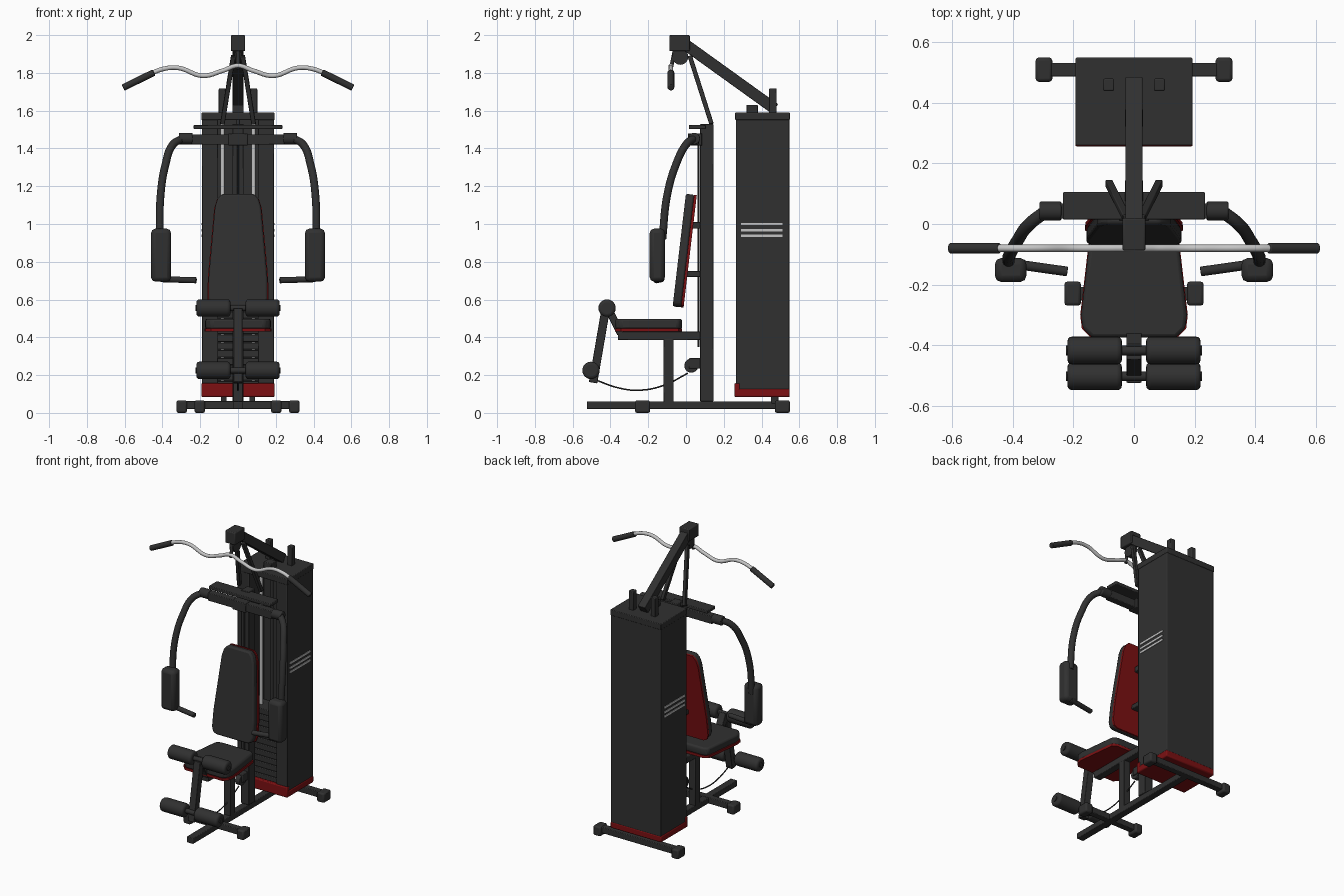
import bpy, bmesh, math
from mathutils import Vector, Matrix

cube = bpy.data.objects.get("Cube")
if cube:
    bpy.data.objects.remove(cube)


def material(name, rgb):
    m = bpy.data.materials.new(name)
    m.use_nodes = True
    m.diffuse_color = (*rgb, 1)
    m.node_tree.nodes["Principled BSDF"].inputs["Base Color"].default_value = (*rgb, 1)
    return m


BLACK = material("charcoal", (0.03, 0.03, 0.03))
RED = material("dark red", (0.2, 0.005, 0.006))
SILVER = material("silver", (0.55, 0.55, 0.55))


def finish(name, bm, mat, bevel=0.0, segments=2):
    bmesh.ops.recalc_face_normals(bm, faces=bm.faces)
    me = bpy.data.meshes.new(name)
    bm.to_mesh(me)
    bm.free()
    me.materials.append(mat)
    for p in me.polygons:
        p.use_smooth = True
    me.set_sharp_from_angle(angle=math.radians(35))
    ob = bpy.data.objects.new(name, me)
    bpy.context.collection.objects.link(ob)
    if bevel:
        mod = ob.modifiers.new("soft_edges", "BEVEL")
        mod.width, mod.segments = bevel, segments
        mod.limit_method = "ANGLE"
    return ob


def box(name, x, y, z, mat=BLACK, bevel=0.004):
    bm = bmesh.new()
    bmesh.ops.create_cube(bm, size=1)
    for v in bm.verts:
        v.co = [(a + b) / 2 + c * (b - a) for (a, b), c in zip((x, y, z), v.co)]
    return finish(name, bm, mat, bevel)


def along(p, q):
    """Matrix placing local z on the segment from p to q, with x kept level."""
    p, q = Vector(p), Vector(q)
    d = (q - p).normalized()
    side = Vector((1, 0, 0)) if abs(d.x) < 0.8 else Vector((0, 1, 0))
    up = d.cross(side).normalized()
    rot = Matrix((up.cross(d), up, d)).transposed().to_4x4()
    return Matrix.Translation((p + q) / 2) @ rot, (q - p).length


def beam(name, p, q, w, h, mat=BLACK):
    m, length = along(p, q)
    bm = bmesh.new()
    bmesh.ops.create_cube(bm, size=1, matrix=m @ Matrix.Diagonal((w, h, length, 1)))
    return finish(name, bm, mat, 0.003)


def rod(name, p, q, r, mat=BLACK, bevel=0.0):
    m, length = along(p, q)
    bm = bmesh.new()
    bmesh.ops.create_cone(bm, cap_ends=True, segments=24, radius1=r, radius2=r,
                          depth=length, matrix=m)
    return finish(name, bm, mat, bevel, 3)


def tube(name, points, r, mat=BLACK):
    cu = bpy.data.curves.new(name, "CURVE")
    cu.dimensions = "3D"
    cu.bevel_depth, cu.bevel_resolution, cu.use_fill_caps = r, 4, True
    sp = cu.splines.new("BEZIER")
    sp.bezier_points.add(len(points) - 1)
    for bp, co in zip(sp.bezier_points, points):
        bp.co = co
        bp.handle_left_type = bp.handle_right_type = "AUTO"
    cu.materials.append(mat)
    ob = bpy.data.objects.new(name, cu)
    bpy.context.collection.objects.link(ob)
    return ob


def prism(name, half, low, high, mat, matrix=Matrix(), bevel=0.0, grow=1.0):
    """Symmetric outline given by its +x half, extruded along local z."""
    outline = half + [(-x, y) for x, y in reversed(half)]
    bm = bmesh.new()
    f = bm.faces.new([bm.verts.new((x * grow, y, low)) for x, y in outline])
    top = bmesh.ops.extrude_face_region(bm, geom=[f])["geom"]
    for v in top:
        if isinstance(v, bmesh.types.BMVert):
            v.co.z = high
    bm.transform(matrix)
    return finish(name, bm, mat, bevel)


# Floor frame
box("base_rail", (-0.025, 0.025), (-0.525, 0.53), (0.02, 0.06))
for part, y, reach in (("front", -0.23, 0.23), ("rear", 0.51, 0.325)):
    box(part + "_foot_bar", (-reach, reach), (y - 0.022, y + 0.022), (0.02, 0.062))
    for s in (1, -1):
        box(part + "_foot_cap", sorted((s * reach, s * (reach - 0.055))),
            (y - 0.04, y + 0.04), (0, 0.066), bevel=0.01)

# Main column and top boom
box("main_column", (-0.03, 0.03), (0.075, 0.145), (0.06, 1.53))
rod("column_cable", (0, 0.066, 0.35), (0, 0.066, 1.42), 0.005)
box("boom_head", (-0.038, 0.038), (-0.088, 0.02), (1.915, 2.0), bevel=0.006)
beam("boom", (0, -0.01, 1.955), (0, 0.47, 1.61), 0.056, 0.06)
rod("boom_pulley", (-0.016, -0.03, 1.885), (0.016, -0.03, 1.885), 0.042)
box("boom_bracket", (-0.03, 0.03), (0.32, 0.38), (1.585, 1.63))
for s in (1, -1):
    beam("boom_strut", (s * 0.025, 0.02, 1.89), (s * 0.083, 0.135, 1.53), 0.024, 0.024)
    box("rear_post", sorted((s * 0.066, s * 0.102)), (0.44, 0.48), (1.58, 1.717))
box("top_plate", (-0.235, 0.235), (0.015, 0.105), (1.503, 1.525))

# Weight cabinet: an open-fronted shroud with a lid, stack and guide rods
box("cabinet_back", (-0.19, 0.19), (0.535, 0.547), (0.12, 1.585))
for s in (1, -1):
    box("cabinet_side", sorted((s * 0.178, s * 0.19)), (0.265, 0.547), (0.12, 1.585))
    box("cabinet_front_flange", sorted((s * 0.105, s * 0.19)), (0.265, 0.277), (0.12, 1.585))
    rod("guide_rod", (s * 0.082, 0.37, 0.13), (s * 0.082, 0.37, 1.57), 0.011, SILVER)
    for z in (0.938, 0.967, 1.0):
        box("side_stripe", sorted((s * 0.188, s * 0.194)), (0.29, 0.51),
            (z - 0.006, z + 0.006), SILVER, 0)
    box("cabinet_leg", sorted((s * 0.06, s * 0.09)), (0.45, 0.49), (0.05, 0.09))
box("cabinet_lid", (-0.193, 0.193), (0.26, 0.55), (1.55, 1.59))
box("cabinet_tray", (-0.194, 0.194), (0.258, 0.549), (0.083, 0.128), RED, 0.008)
box("cabinet_tray_lip", (-0.194, 0.194), (0.256, 0.285), (0.085, 0.157), RED, 0.006)
for i in range(12):
    box("weight_plate", (-0.12, 0.12), (0.31, 0.44), (0.13 + i * 0.041, 0.168 + i * 0.041))
rod("selector_rod", (0, 0.37, 0.6), (0, 0.37, 1.56), 0.01)

# Press arms
box("press_crossbar", (-0.245, 0.245), (0.018, 0.068), (1.42, 1.475))
box("press_pivot", (-0.05, 0.05), (0.01, 0.085), (1.415, 1.48))
for s in (1, -1):
    rod("press_collar", (s * 0.24, 0.043, 1.452), (s * 0.312, 0.043, 1.452), 0.031, bevel=0.005)
    tube("press_arm", [(s * 0.29, 0.043, 1.455), (s * 0.345, 0.0, 1.42),
                       (s * 0.385, -0.055, 1.31), (s * 0.41, -0.1, 1.15),
                       (s * 0.415, -0.125, 0.92)], 0.021)
    box("press_pad", sorted((s * 0.355, s * 0.46)), (-0.192, -0.112), (0.695, 0.975), bevel=0.022)
    rod("press_handle", (s * 0.22, -0.157, 0.702), (s * 0.41, -0.13, 0.708), 0.016, bevel=0.004)

# Pull-down bar
half_bar = [(0.46, 1.797), (0.4, 1.82), (0.32, 1.827), (0.185, 1.785), (0.08, 1.812)]
tube("pulldown_bar", [(-x, -0.08, z) for x, z in half_bar] + [(0, -0.08, 1.838)]
     + [(x, -0.08, z) for x, z in reversed(half_bar)], 0.012, SILVER)
rod("bar_hanger", (0, -0.08, 1.82), (0, -0.06, 1.92), 0.01)
for s in (1, -1):
    rod("bar_grip", (s * 0.445, -0.08, 1.802), (s * 0.608, -0.08, 1.722), 0.018, bevel=0.004)

# Back rest: black cushion on a red shell
back_half = [(0.12, 0), (0.145, 0.012), (0.157, 0.045), (0.155, 0.16), (0.122, 0.53),
             (0.108, 0.575), (0.085, 0.6)]
lean = Matrix.Translation((0, -0.013, 0.557)) @ Matrix.Rotation(math.radians(83.3), 4, "X")
prism("backrest_shell", back_half, 0, 0.014, RED, lean, grow=1.03)
prism("backrest_cushion", back_half, 0.012, 0.058, BLACK, lean, 0.01)
box("backrest_upper_bracket", (-0.025, 0.025), (0.03, 0.08), (0.975, 1.01))
box("backrest_lower_bracket", (-0.025, 0.025), (0.0, 0.08), (0.72, 0.75))

# Seat
seat_half = [(0.115, -0.02), (0.145, -0.04), (0.175, -0.3), (0.17, -0.345), (0.14, -0.375)]
prism("seat_shell", seat_half, 0.43, 0.447, RED, grow=1.015)
prism("seat_cushion", seat_half, 0.444, 0.498, BLACK, bevel=0.012)
box("seat_beam", (-0.025, 0.025), (-0.36, 0.08), (0.385, 0.43))
box("seat_post", (-0.025, 0.025), (-0.12, -0.065), (0.05, 0.39))

# Leg developer with foam rollers
beam("leg_bracket", (0, -0.345, 0.42), (0, -0.415, 0.56), 0.05, 0.04)
beam("leg_arm", (0, -0.425, 0.55), (0, -0.492, 0.16), 0.048, 0.045)
for part, y, z in (("upper", -0.418, 0.555), ("lower", -0.503, 0.225)):
    rod(part + "_roller_axle", (-0.225, y, z), (0.225, y, z), 0.016)
    for s in (1, -1):
        rod(part + "_foam_roller", (s * 0.04, y, z), (s * 0.22, y, z), 0.046, bevel=0.015)

# Low pulley and cable
rod("low_pulley", (-0.018, 0.028, 0.25), (0.018, 0.028, 0.25), 0.037, bevel=0.004)
box("low_pulley_bracket", (-0.024, 0.024), (0.015, 0.08), (0.235, 0.29))
tube("low_cable", [(0, -0.48, 0.175), (0, -0.36, 0.133), (0, -0.25, 0.12),
                   (0, -0.12, 0.145), (0, 0.01, 0.21)], 0.004)
